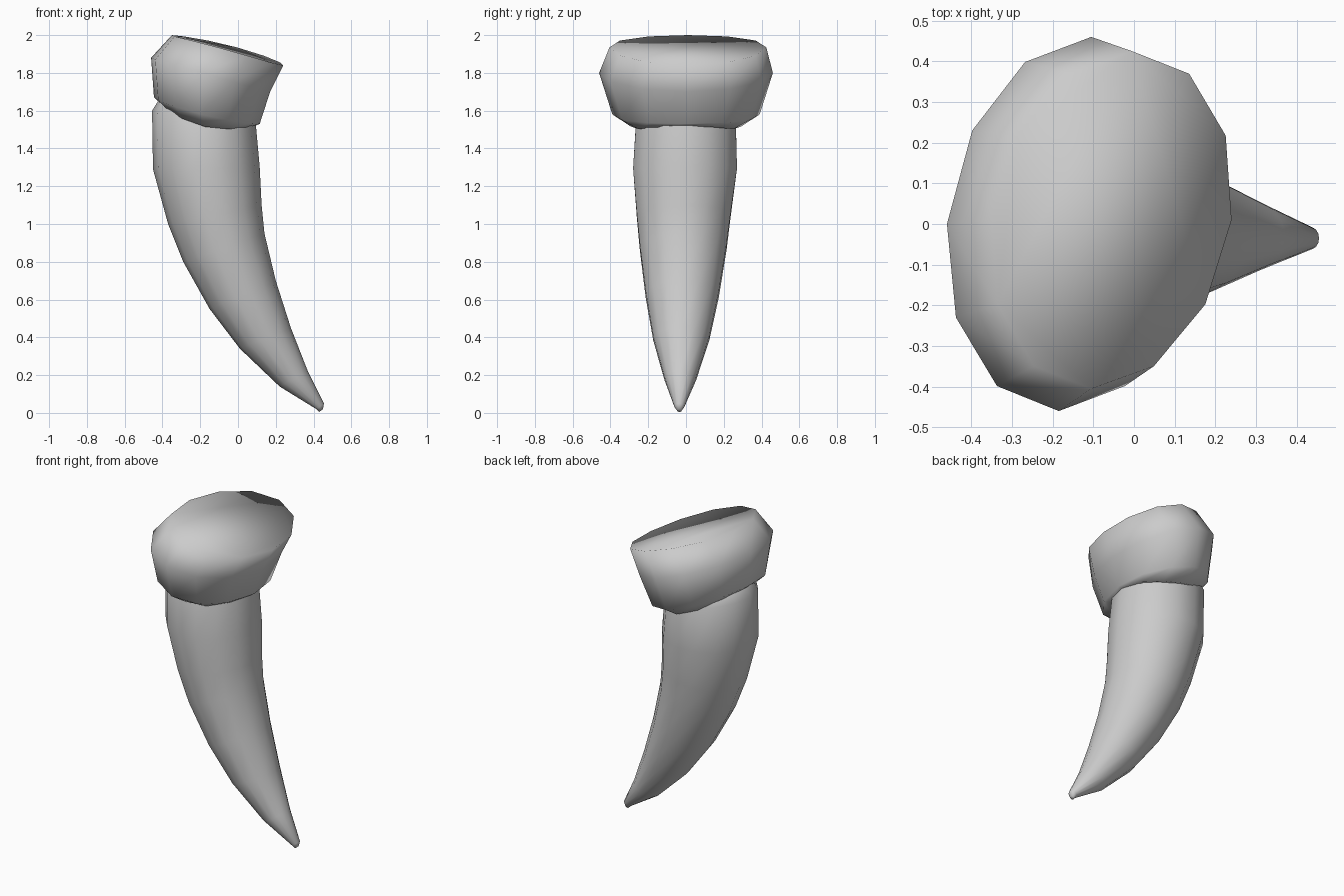
import bpy, bmesh
from math import sin, cos, pi


def loft(name, rings, sides):
    """Skin closed ovals; ring = (left x, left z, right x, right z, half depth, centre y, shear, sag)."""
    bm = bmesh.new()
    loops = []
    for lx, lz, rx, rz, half, cy, shear, sag in rings:
        loop = []
        for i in range(sides):
            c, s = cos(2 * pi * i / sides), sin(2 * pi * i / sides)
            x = (lx + rx) / 2 + (rx - lx) / 2 * c + shear * s
            z = (lz + rz) / 2 + (rz - lz) / 2 * c - sag * s * s
            loop.append(bm.verts.new((x, cy + half * s, z)))
        loops.append(loop)
    for a, b in zip(loops, loops[1:]):
        for i in range(sides):
            j = (i + 1) % sides
            bm.faces.new((a[i], a[j], b[j], b[i]))
    bm.faces.new(loops[0])
    bm.faces.new(loops[-1])
    bmesh.ops.recalc_face_normals(bm, faces=bm.faces)
    for f in bm.faces:
        f.smooth = True
    mesh = bpy.data.meshes.new(name)
    bm.to_mesh(mesh)
    bm.free()
    obj = bpy.data.objects.new(name, mesh)
    bpy.context.collection.objects.link(obj)
    return obj


# Curved, tapering tusk, from the tip up to the hidden root
loft("tusk", [
    (0.43, 0.005, 0.45, 0.02, 0.012, -0.035, 0, 0),
    (0.415, 0.02, 0.455, 0.05, 0.027, -0.035, 0, 0),
    (0.22, 0.14, 0.37, 0.22, 0.085, -0.03, 0, 0),
    (0.01, 0.34, 0.28, 0.45, 0.152, -0.025, 0, 0),
    (-0.15, 0.55, 0.20, 0.70, 0.198, -0.02, 0, 0),
    (-0.29, 0.80, 0.14, 0.95, 0.235, -0.015, 0, 0),
    (-0.37, 1.00, 0.125, 1.10, 0.255, -0.012, 0, 0),
    (-0.45, 1.29, 0.115, 1.30, 0.282, -0.005, 0, 0),
    (-0.455, 1.60, 0.095, 1.52, 0.27, 0, 0, 0),
    (-0.38, 1.72, 0.07, 1.66, 0.22, 0, 0, 0),
], 14)

# Wide faceted-rim collar with a slanted flat top
loft("collar", [
    (-0.40, 1.63, 0.09, 1.52, 0.29, 0, 0.02, 0.06),
    (-0.445, 1.67, 0.115, 1.53, 0.39, 0, 0.03, 0.02),
    (-0.46, 1.88, 0.17, 1.70, 0.46, 0, 0.04, -0.01),
    (-0.35, 2.00, 0.24, 1.84, 0.415, 0.01, 0.05, -0.015),
], 12)
